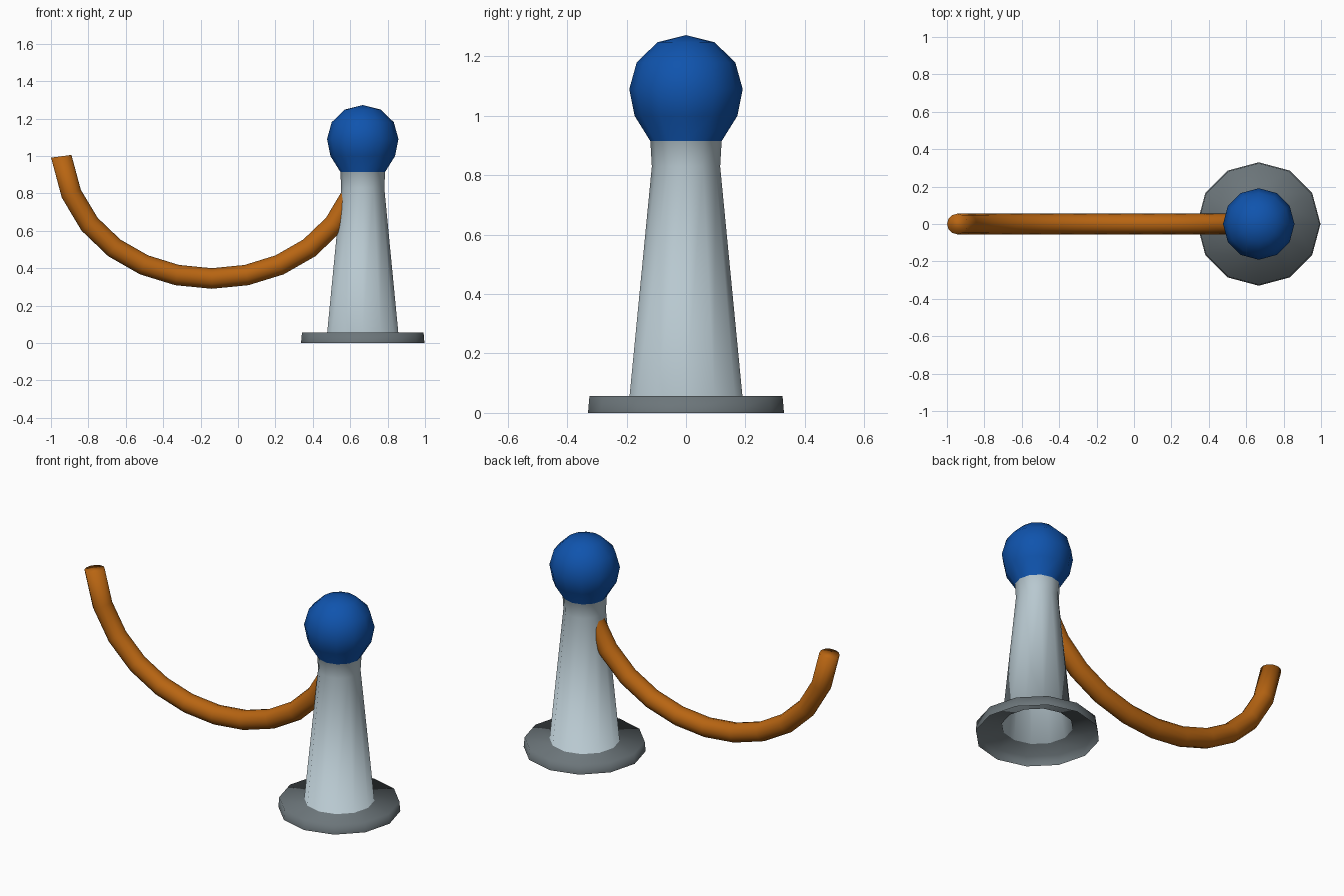
import bpy, bmesh, math
from mathutils import Vector

if "Cube" in bpy.data.objects:
    bpy.data.objects.remove(bpy.data.objects["Cube"])


def material(name, rgb):
    m = bpy.data.materials.new(name)
    m.diffuse_color = (*rgb, 1)
    m.use_nodes = True
    m.node_tree.nodes["Principled BSDF"].inputs["Base Color"].default_value = m.diffuse_color
    return m


base_grey = material("dark grey", (0.15, 0.18, 0.195))
pole_grey = material("pale grey", (0.48, 0.58, 0.63))
knob_blue = material("blue", (0.005, 0.088, 0.42))
rope_orange = material("orange", (0.48, 0.13, 0.006))
SIDES = 12


def finish(name, bm, mats):
    mesh = bpy.data.meshes.new(name)
    for f in bm.faces:
        f.smooth = True
    bm.to_mesh(mesh)
    bm.free()
    for m in mats:
        mesh.materials.append(m)
    ob = bpy.data.objects.new(name, mesh)
    bpy.context.collection.objects.link(ob)
    return ob


def bridge(bm, a, b):
    return [bm.faces.new((a[i], a[(i + 1) % SIDES], b[(i + 1) % SIDES], b[i]))
            for i in range(SIDES)]


# Post: hollow base rim, tapered pole and round knob, turned from one profile
profile = [(0.33, 0.0), (0.325, 0.057), (0.19, 0.057), (0.115, 0.83),
           (0.12, 0.915), (0.173, 1.0), (0.191, 1.09), (0.166, 1.18), (0.096, 1.248)]
bm = bmesh.new()
rings = []
for r, z in profile:
    rings.append([bm.verts.new((0.667 + r * math.cos(2 * math.pi * i / SIDES),
                                r * math.sin(2 * math.pi * i / SIDES), z))
                  for i in range(SIDES)])
for k in range(len(rings) - 1):
    for f in bridge(bm, rings[k], rings[k + 1]):
        f.material_index = 0 if k < 2 else 1 if k < 4 else 2
top = bm.verts.new((0.667, 0, 1.272))
for i in range(SIDES):
    f = bm.faces.new((rings[-1][i], rings[-1][(i + 1) % SIDES], top))
    f.material_index = 2
finish("barrier_post", bm, [base_grey, pole_grey, knob_blue])

# Rope: round tube swept along a hanging Bezier curve
p0, p1, p2, p3 = (Vector(p) for p in ((-0.945, 0, 0.998), (-0.83, 0, 0.127),
                                      (0.55, 0, 0.127), (0.665, 0, 0.998)))
bm = bmesh.new()
rings = []
STEPS, RADIUS = 12, 0.055
for k in range(STEPS + 1):
    t = k / STEPS
    u = 1 - t
    c = p0 * u**3 + p1 * (3 * u * u * t) + p2 * (3 * u * t * t) + p3 * t**3
    d = ((p1 - p0) * u * u + (p2 - p1) * (2 * u * t) + (p3 - p2) * t * t).normalized()
    side = Vector((0, 1, 0))
    up = d.cross(side)
    rings.append([bm.verts.new(c + RADIUS * (side * math.cos(2 * math.pi * i / SIDES)
                                             + up * math.sin(2 * math.pi * i / SIDES)))
                  for i in range(SIDES)])
for a, b in zip(rings, rings[1:]):
    bridge(bm, a, b)
bm.faces.new(rings[0][::-1])
bm.faces.new(rings[-1])
bmesh.ops.recalc_face_normals(bm, faces=bm.faces[:])
rope = finish("rope", bm, [rope_orange])
